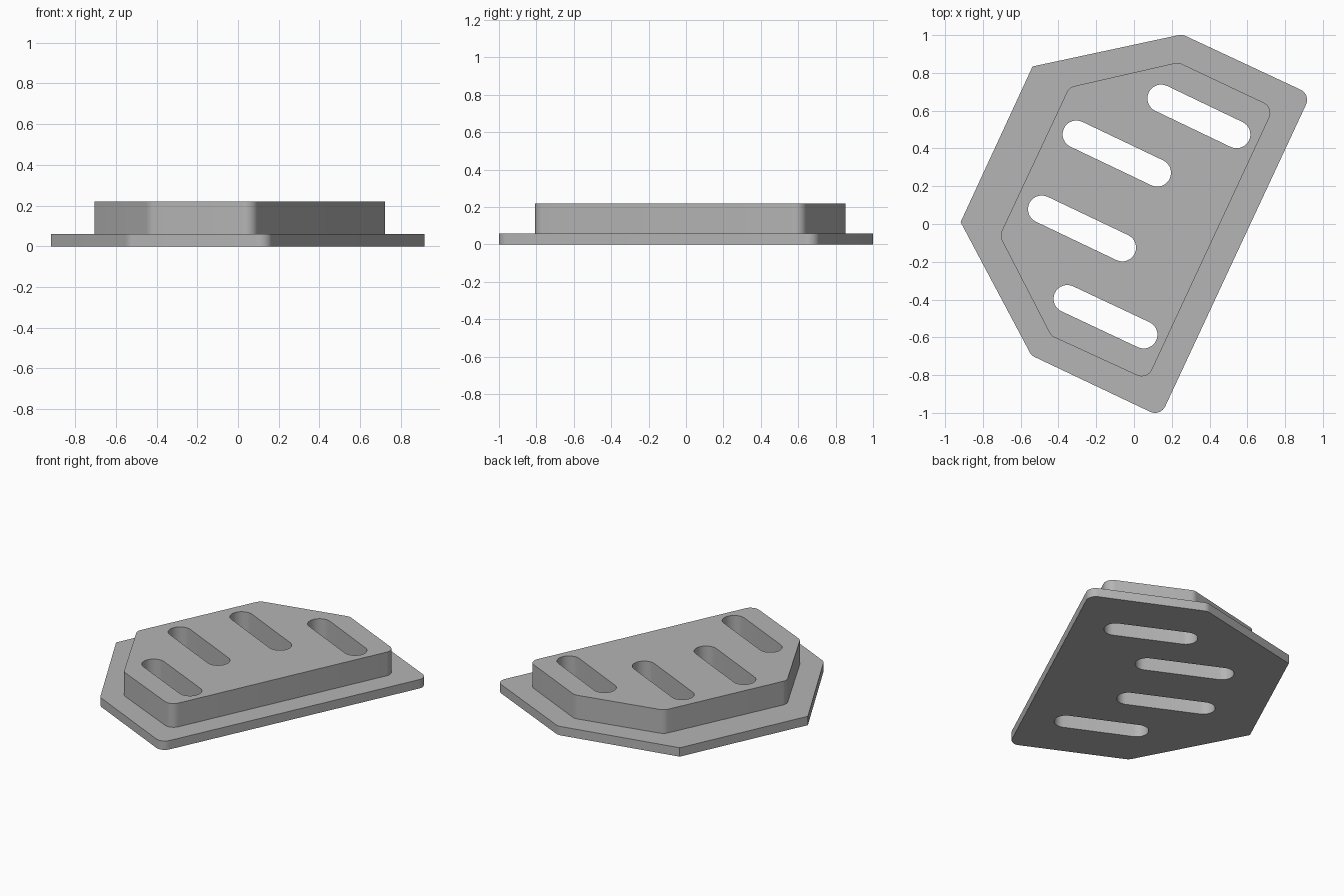
import bpy, bmesh, math
from mathutils import Vector

cube = bpy.data.objects.get("Cube")
if cube:
    bpy.data.objects.remove(cube, do_unlink=True)

grey = bpy.data.materials.new("plain_grey")
grey.use_nodes = True
colour = (0.46, 0.46, 0.46, 1)
grey.diffuse_color = colour
grey.node_tree.nodes["Principled BSDF"].inputs["Base Color"].default_value = colour

FILLET = 0.06
SLOT_RADIUS = 0.073


def rounded(corners, steps=8):
    """Outline with a fillet arc at each (x, y, radius) corner."""
    outline = []
    for i, (x, y, radius) in enumerate(corners):
        here = Vector((x, y))
        a = (Vector(corners[i - 1][:2]) - here).normalized()
        b = (Vector(corners[(i + 1) % len(corners)][:2]) - here).normalized()
        if radius == 0:
            outline.append(here)
            continue
        half = a.angle(b) / 2
        centre = here + (a + b).normalized() * radius / math.sin(half)
        start = here + a * radius / math.tan(half) - centre
        end = here + b * radius / math.tan(half) - centre
        sweep = math.pi - 2 * half
        for k in range(steps + 1):
            t = k / steps
            outline.append(centre + (start * math.sin((1 - t) * sweep)
                                     + end * math.sin(t * sweep)) / math.sin(sweep))
    return outline


def slot(start, end, steps=16):
    """Straight slot outline with round ends."""
    a, b = Vector(start), Vector(end)
    heading = math.atan2(b.y - a.y, b.x - a.x)
    outline = []
    for centre, first in ((b, heading - math.pi / 2), (a, heading + math.pi / 2)):
        for k in range(steps + 1):
            angle = first + math.pi * k / steps
            outline.append(centre + SLOT_RADIUS * Vector((math.cos(angle), math.sin(angle))))
    return outline


def slab(name, outline, holes, bottom, top):
    """Extruded outline with holes running right through."""
    bm = bmesh.new()
    edges = []
    for loop in [outline] + holes:
        verts = [bm.verts.new((p.x, p.y, bottom)) for p in loop]
        edges += [bm.edges.new((verts[i - 1], verts[i])) for i in range(len(verts))]
    bmesh.ops.triangle_fill(bm, use_beauty=True, use_dissolve=False,
                            edges=edges, normal=(0, 0, 1))
    extruded = bmesh.ops.extrude_face_region(bm, geom=bm.faces[:], use_keep_orig=True)
    moved = [g for g in extruded["geom"] if isinstance(g, bmesh.types.BMVert)]
    bmesh.ops.translate(bm, verts=moved, vec=(0, 0, top - bottom))
    bmesh.ops.recalc_face_normals(bm, faces=bm.faces[:])
    mesh = bpy.data.meshes.new(name)
    bm.to_mesh(mesh)
    bm.free()
    mesh.materials.append(grey)
    obj = bpy.data.objects.new(name, mesh)
    bpy.context.collection.objects.link(obj)
    bpy.ops.object.select_all(action="DESELECT")
    obj.select_set(True)
    bpy.context.view_layer.objects.active = obj
    bpy.ops.object.shade_smooth_by_angle(angle=math.radians(30))


# Four parallel slots through both layers
slots = [
    slot((0.144, 0.665), (0.543, 0.474)),
    slot((-0.305, 0.475), (0.123, 0.271)),
    slot((-0.488, 0.078), (-0.062, -0.125)),
    slot((-0.353, -0.396), (0.051, -0.586)),
]

# Wide base flange
flange = rounded([
    (0.936, 0.686, FILLET), (0.255, 1.004, FILLET), (-0.537, 0.834, 0),
    (-0.918, 0.01, 0), (-0.543, -0.696, FILLET), (0.14, -1.02, FILLET),
])
slab("base_flange", flange, slots, 0, 0.06)

# Raised pad
pad = rounded([
    (0.741, 0.617, FILLET), (0.235, 0.856, FILLET), (-0.343, 0.724, FILLET),
    (-0.712, -0.062, FILLET), (-0.439, -0.592, FILLET), (0.07, -0.826, FILLET),
])
slab("raised_pad", pad, slots, 0.06, 0.22)
